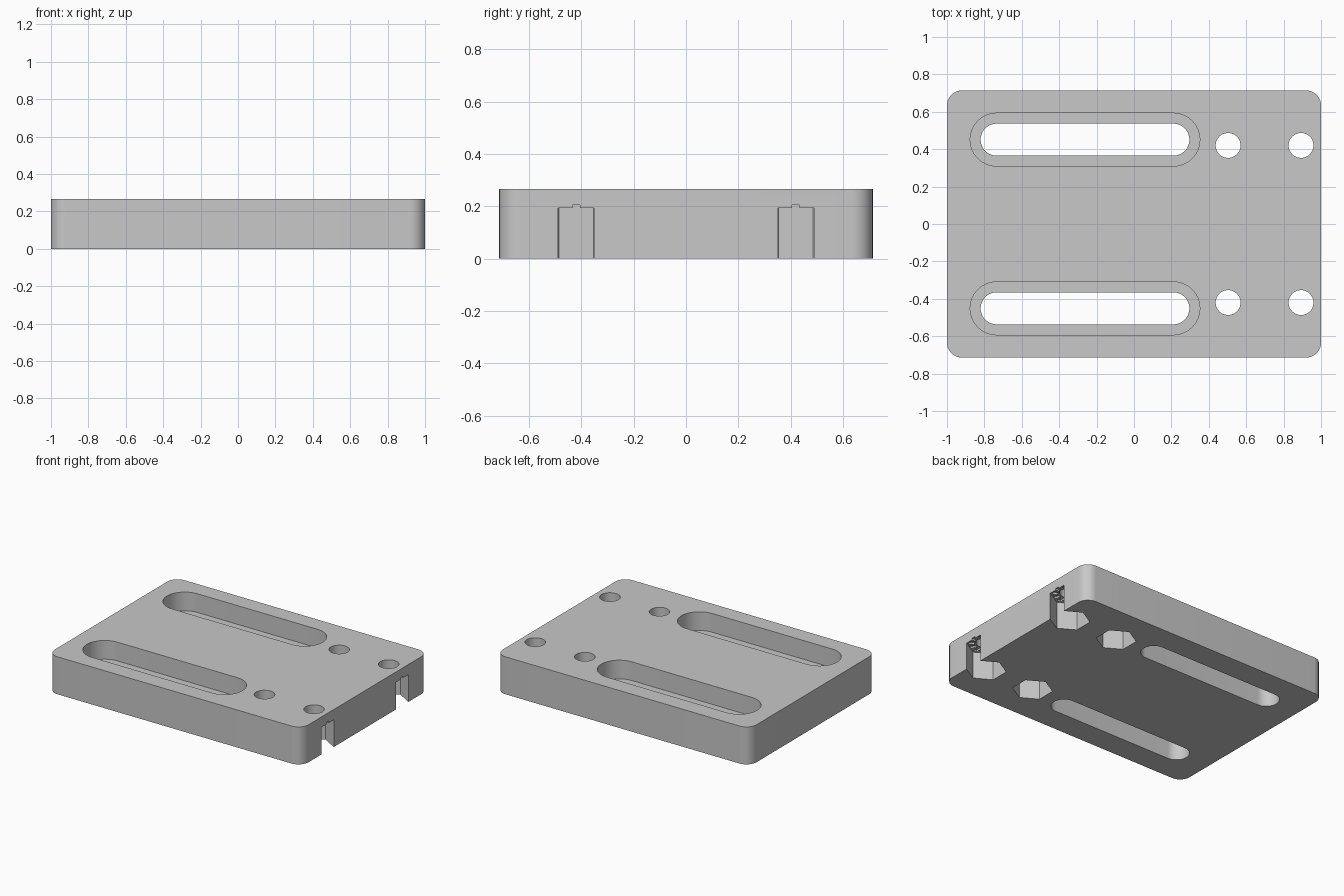
import bpy
import bmesh
from math import pi, cos, sin, radians

default = bpy.data.objects.get("Cube")
if default:
    bpy.data.objects.remove(default, do_unlink=True)

LENGTH, WIDTH, HEIGHT = 2.0, 1.428, 0.267
NUT_DEPTH = 0.193
SLOT_X, SLOT_Y, SLOT_RUN = -0.262, 0.451, 0.945
HOLE_Y = 0.42

grey = bpy.data.materials.new("plain grey")
grey.use_nodes = True
grey.diffuse_color = (0.58, 0.58, 0.58, 1)
grey.node_tree.nodes["Principled BSDF"].inputs["Base Color"].default_value = grey.diffuse_color


def prism(name, outline, z0, z1):
    """Upright solid raised from a closed outline."""
    bm = bmesh.new()
    base = bm.faces.new([bm.verts.new((x, y, z0)) for x, y in outline])
    top = bmesh.ops.extrude_face_region(bm, geom=[base])["geom"]
    moved = [v for v in top if isinstance(v, bmesh.types.BMVert)]
    bmesh.ops.translate(bm, verts=moved, vec=(0, 0, z1 - z0))
    bmesh.ops.recalc_face_normals(bm, faces=bm.faces)
    mesh = bpy.data.meshes.new(name)
    bm.to_mesh(mesh)
    bm.free()
    mesh.materials.append(grey)
    obj = bpy.data.objects.new(name, mesh)
    bpy.context.collection.objects.link(obj)
    return obj


def rounded(cx, cy, half_x, half_y, r, steps=14):
    """Outline of a rectangle with round corners; half sizes reach the arc centres."""
    pts = []
    for i, (sx, sy) in enumerate([(1, 1), (-1, 1), (-1, -1), (1, -1)]):
        for k in range(steps + 1):
            a = (i + k / steps) * pi / 2
            p = (cx + sx * half_x + r * cos(a), cy + sy * half_y + r * sin(a))
            if not pts or abs(p[0] - pts[-1][0]) + abs(p[1] - pts[-1][1]) > 1e-5:
                pts.append(p)
    if abs(pts[0][0] - pts[-1][0]) + abs(pts[0][1] - pts[-1][1]) < 1e-5:
        pts.pop()
    return pts


def ring(cx, cy, r, sides, turn=0.0):
    return [(cx + r * cos(turn + 2 * pi * k / sides),
             cy + r * sin(turn + 2 * pi * k / sides)) for k in range(sides)]


def gear(cx, cy, r_in, r_out, half_width, teeth):
    """Outline of a toothed ring with one tooth pointing to +x."""
    pts = []
    for k in range(teeth):
        a = 2 * pi * k / teeth
        for r, w in [(r_in, -1), (r_out, -1), (r_out, 1), (r_in, 1)]:
            t = w * half_width
            pts.append((cx + r * cos(a) - t * sin(a), cy + r * sin(a) + t * cos(a)))
    return pts


# Plate body
corner = 0.08
plate = prism("mounting_plate",
              rounded(0, 0, LENGTH / 2 - corner, WIDTH / 2 - corner, corner), 0, HEIGHT)

cutters = []
for side in (-1, 1):
    # Long slot with a wider recess in the upper half
    y = side * SLOT_Y
    cutters.append(prism("slot_cutter", rounded(SLOT_X, y, SLOT_RUN / 2, 0, 0.0855), -0.1, 0.4))
    cutters.append(prism("slot_recess_cutter",
                         rounded(SLOT_X, y, SLOT_RUN / 2, 0, 0.1415), HEIGHT / 2, 0.4))
    # Bolt holes with hexagonal nut pockets and a toothed imprint underneath
    for x in (0.503, 0.893):
        y = side * HOLE_Y
        cutters.append(prism("nut_pocket_cutter", ring(x, y, 0.131, 6, pi / 6), -0.1, NUT_DEPTH))
        cutters.append(prism("nut_teeth_cutter",
                             gear(x, y, 0.075, 0.112, 0.014, 12), 0.1, NUT_DEPTH + 0.012))
        cutters.append(prism("bolt_hole_cutter", ring(x, y, 0.0665, 48), -0.1, 0.4))

for cutter in cutters:
    cutter.hide_render = True
    mod = plate.modifiers.new(cutter.name, "BOOLEAN")
    mod.operation = "DIFFERENCE"
    mod.solver = "EXACT"
    mod.object = cutter

# Bake the cuts and discard the cutters
graph = bpy.context.evaluated_depsgraph_get()
graph.update()
cut_mesh = bpy.data.meshes.new_from_object(plate.evaluated_get(graph))
plate.modifiers.clear()
plate.data = cut_mesh
for cutter in cutters:
    bpy.data.objects.remove(cutter, do_unlink=True)

# Smooth round walls, sharp rims
bpy.ops.object.select_all(action="DESELECT")
plate.select_set(True)
bpy.context.view_layer.objects.active = plate
bpy.ops.object.shade_smooth_by_angle(angle=radians(30))
